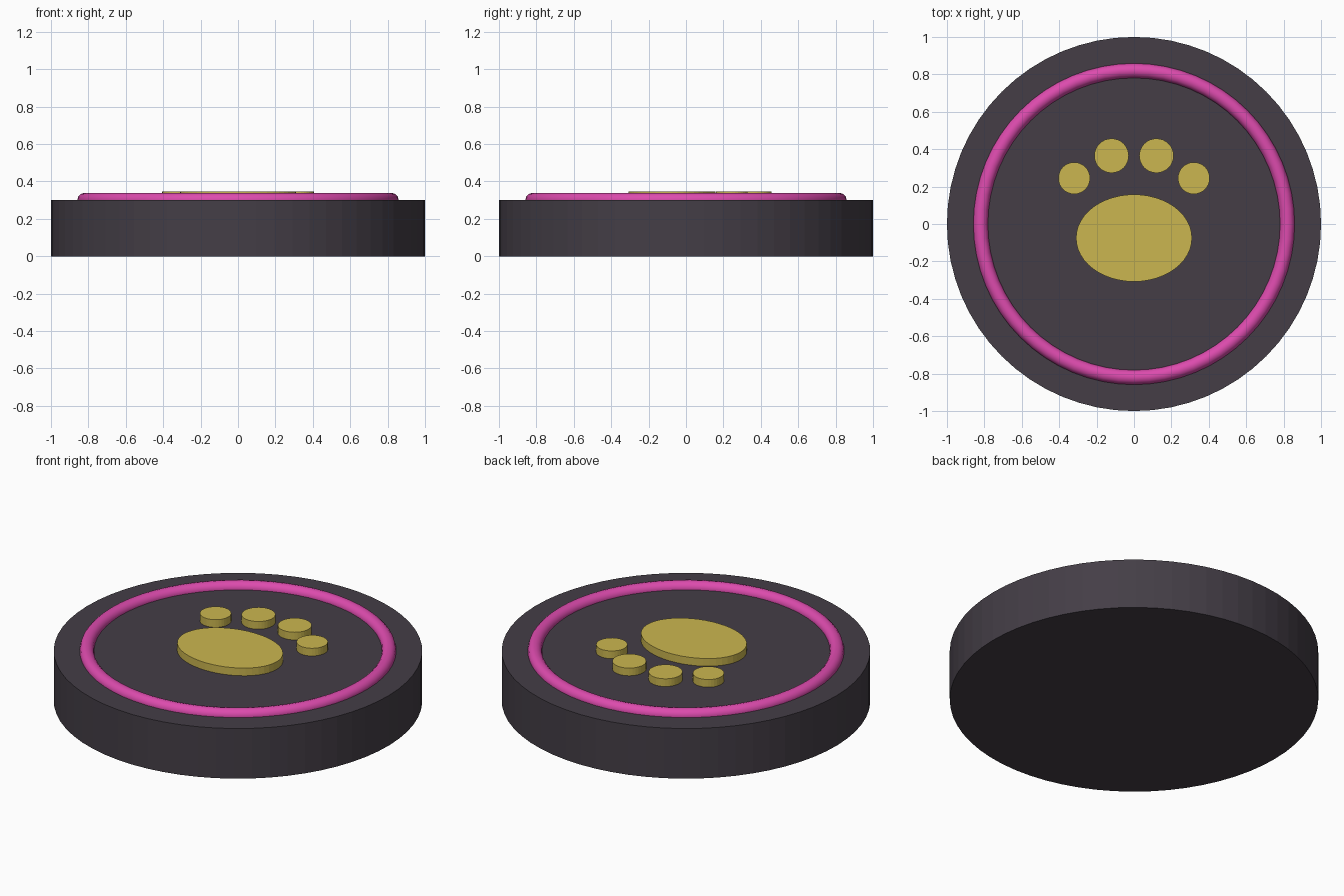
import bpy
import math

if "Cube" in bpy.data.objects:
    bpy.data.objects.remove(bpy.data.objects["Cube"])


def material(name, rgb):
    m = bpy.data.materials.new(name)
    m.diffuse_color = (*rgb, 1)
    m.use_nodes = True
    m.node_tree.nodes["Principled BSDF"].inputs["Base Color"].default_value = m.diffuse_color
    return m


DARK = material("charcoal", (0.058, 0.048, 0.062))
PINK = material("pink", (0.72, 0.07, 0.42))
GOLD = material("gold", (0.60, 0.47, 0.08))


def disc(name, x, y, rx, ry, z0, z1, sides, mat):
    bpy.ops.mesh.primitive_cylinder_add(vertices=sides, radius=1, depth=1,
                                        location=(x, y, (z0 + z1) / 2))
    o = bpy.context.object
    o.name = name
    o.scale = (rx, ry, z1 - z0)
    bpy.ops.object.transform_apply(location=False, rotation=False, scale=True)
    o.data.materials.append(mat)
    return o


# Round base
disc("base", 0, 0, 1, 1, 0, 0.30, 64, DARK)

# Raised ring, half sunk into the base
bpy.ops.mesh.primitive_torus_add(major_segments=64, minor_segments=12,
                                 major_radius=0.82, minor_radius=0.039,
                                 location=(0, 0, 0.30))
ring = bpy.context.object
ring.name = "ring"
ring.data.materials.append(PINK)
bpy.ops.object.shade_smooth_by_angle(angle=math.radians(40))

# Paw: one large oval pad and two mirrored pairs of toes
disc("paw_pad", 0, -0.075, 0.31, 0.233, 0.29, 0.346, 48, GOLD)
for side, label in ((-1, "left"), (1, "right")):
    disc("inner_toe_" + label, side * 0.12, 0.365, 0.092, 0.092, 0.29, 0.346, 32, GOLD)
    disc("outer_toe_" + label, side * 0.32, 0.245, 0.085, 0.085, 0.29, 0.346, 32, GOLD)
